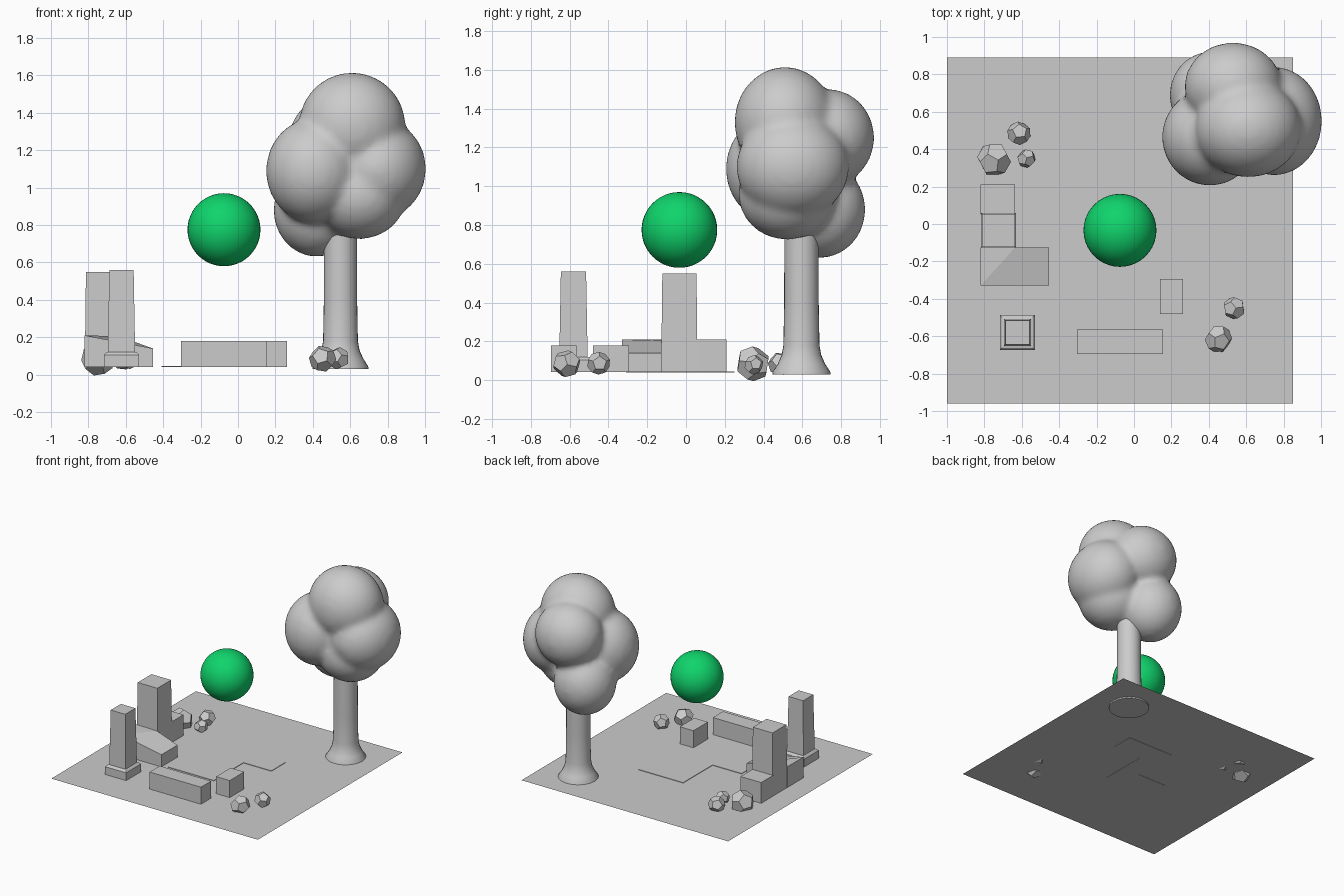
import bpy, bmesh, math, random
from mathutils import Matrix, Euler, Vector

if "Cube" in bpy.data.objects:
    bpy.data.objects.remove(bpy.data.objects["Cube"])

random.seed(4)


def material(name, rgb):
    m = bpy.data.materials.new(name)
    m.diffuse_color = (*rgb, 1)
    m.use_nodes = True
    m.node_tree.nodes["Principled BSDF"].inputs["Base Color"].default_value = m.diffuse_color
    return m


GREY = material("stone_grey", (0.6, 0.6, 0.6))
GREEN = material("bright_green", (0.005, 0.66, 0.15))
GROUND = 0.042


def finish(name, bm, mat=GREY, smooth=False):
    bmesh.ops.recalc_face_normals(bm, faces=bm.faces)
    me = bpy.data.meshes.new(name)
    bm.to_mesh(me)
    bm.free()
    me.materials.append(mat)
    for p in me.polygons:
        p.use_smooth = smooth
    ob = bpy.data.objects.new(name, me)
    bpy.context.collection.objects.link(ob)
    return ob


def add_prism(bm, outline, z0, tops):
    """Upright prism with one top height per corner."""
    low = [bm.verts.new((x, y, z0)) for x, y in outline]
    high = [bm.verts.new((x, y, z)) for (x, y), z in zip(outline, tops)]
    n = len(outline)
    bm.faces.new(low)
    bm.faces.new(high)
    for i in range(n):
        j = (i + 1) % n
        bm.faces.new((low[i], low[j], high[j], high[i]))


def add_box(bm, x0, x1, y0, y1, z0, z1):
    add_prism(bm, [(x0, y0), (x1, y0), (x1, y1), (x0, y1)], z0, [z1] * 4)


def add_square_stack(bm, cx, cy, levels):
    """Square column from (half width, z) levels."""
    rings = [[bm.verts.new((cx + sx * h, cy + sy * h, z))
              for sx, sy in ((-1, -1), (1, -1), (1, 1), (-1, 1))] for h, z in levels]
    bm.faces.new(rings[0])
    bm.faces.new(rings[-1])
    for a, b in zip(rings, rings[1:]):
        for i in range(4):
            j = (i + 1) % 4
            bm.faces.new((a[i], a[j], b[j], b[i]))


# Ground sheet
bm = bmesh.new()
bm.faces.new([bm.verts.new((x, y, GROUND)) for x, y in
              ((-1, -0.96), (0.85, -0.96), (0.85, 0.89), (-1, 0.89))])
ob = finish("ground_sheet", bm)
if ob.data.polygons[0].normal.z < 0:
    ob.data.flip_normals()

# Zigzag path, a thin plate on the ground
bm = bmesh.new()
path = [(-0.41, -0.31), (0, -0.31), (0, 0.07), (0.25, 0.07),
        (0.25, 0.25), (-0.15, 0.25), (-0.15, -0.125), (-0.41, -0.125)]
add_prism(bm, path, GROUND - 0.002, [GROUND + 0.004] * len(path))
finish("zigzag_path", bm)

# Low wall and small block
bm = bmesh.new()
add_box(bm, -0.305, 0.155, -0.695, -0.565, GROUND, 0.18)
finish("low_wall", bm)
bm = bmesh.new()
add_box(bm, 0.14, 0.262, -0.48, -0.295, GROUND, 0.18)
finish("small_block", bm)

# Pillar on a plinth
bm = bmesh.new()
add_square_stack(bm, -0.623, -0.58, [(0.094, GROUND), (0.094, 0.105), (0.082, 0.118),
                                     (0.073, 0.12), (0.065, 0.56)])
finish("pillar", bm)

# Corner building: tower, rear block and sloping wing
bm = bmesh.new()
add_square_stack(bm, -0.725, -0.034, [(0.094, GROUND), (0.092, 0.21), (0.088, 0.55)])
finish("tower", bm)
bm = bmesh.new()
add_box(bm, -0.82, -0.635, 0.05, 0.21, GROUND, 0.21)
finish("rear_block", bm)
bm = bmesh.new()
add_prism(bm, [(-0.82, -0.33), (-0.455, -0.33), (-0.455, -0.125), (-0.635, -0.125)],
          GROUND, [0.21, 0.14, 0.14, 0.205])
add_prism(bm, [(-0.82, -0.33), (-0.635, -0.125), (-0.82, -0.125)], GROUND, [0.21, 0.205, 0.21])
finish("sloping_wing", bm)

# Floating ball
bm = bmesh.new()
bmesh.ops.create_uvsphere(bm, u_segments=40, v_segments=24, radius=0.195,
                          matrix=Matrix.Translation((-0.075, -0.034, 0.775)))
finish("floating_ball", bm, GREEN, True)

# Tree trunk with flared foot
bm = bmesh.new()
profile = [(0.15, 0.03), (0.148, 0.045), (0.122, 0.085), (0.102, 0.13), (0.093, 0.18),
           (0.089, 0.4), (0.088, 0.8)]
N = 28
rings = []
for r, z in profile:
    rings.append([bm.verts.new((0.548 + r * math.cos(2 * math.pi * i / N),
                                0.595 + r * math.sin(2 * math.pi * i / N), z))
                  for i in range(N)])
for a, b in zip(rings, rings[1:]):
    for i in range(N):
        j = (i + 1) % N
        bm.faces.new((a[i], a[j], b[j], b[i]))
bm.faces.new(rings[0])
trunk = finish("tree_trunk", bm, GREY, True)
bpy.context.view_layer.objects.active = trunk
trunk.select_set(True)
bpy.ops.object.shade_smooth_by_angle()
trunk.select_set(False)

# Tree crown: lumps fused into one soft skin
bm = bmesh.new()
lumps = [((0.61, 0.51, 1.33), (0.285, 0.26, 0.285)),
         ((0.405, 0.465, 1.09), (0.255, 0.26, 0.28)),
         ((0.75, 0.55, 1.10), (0.255, 0.29, 0.27)),
         ((0.53, 0.735, 1.25), (0.26, 0.235, 0.25)),
         ((0.42, 0.69, 0.88), (0.23, 0.235, 0.25)),
         ((0.65, 0.52, 0.96), (0.25, 0.25, 0.235))]
for c, s in lumps:
    bmesh.ops.create_icosphere(bm, subdivisions=4, radius=1,
                               matrix=Matrix.Translation(c) @ Matrix.Diagonal((*s, 1)))
crown = finish("tree_crown", bm, GREY, True)
rm = crown.modifiers.new("fuse", 'REMESH')
rm.mode = 'VOXEL'
rm.voxel_size = 0.022
rm.use_smooth_shade = True
sm = crown.modifiers.new("soften", 'SMOOTH')
sm.factor = 0.5
sm.iterations = 7

# Rocks: twelve-sided stones, turned and squashed
g = (1 + 5 ** 0.5) / 2
corners = [Vector((x, y, z)) for x in (-1, 1) for y in (-1, 1) for z in (-1, 1)]
for a in (-1, 1):
    for b in (-1, 1):
        corners += [Vector((0, a / g, b * g)), Vector((a / g, b * g, 0)),
                    Vector((a * g, 0, b / g))]
rocks = [(0.452, -0.615, 0.085, 0.08), (0.535, -0.45, 0.088, 0.065),
         (-0.748, 0.345, 0.085, 0.09), (-0.615, 0.485, 0.085, 0.063),
         (-0.575, 0.35, 0.08, 0.053)]
for k, (x, y, z, r) in enumerate(rocks):
    bm = bmesh.new()
    turn = Euler([random.uniform(0, 6.28) for _ in range(3)]).to_matrix()
    size = Vector([random.uniform(0.88, 1.05) * r / 3 ** 0.5 for _ in range(3)])
    for c in corners:
        bm.verts.new(turn @ (c * size) + Vector((x, y, z)))
    bmesh.ops.convex_hull(bm, input=bm.verts)
    bmesh.ops.dissolve_limit(bm, angle_limit=0.05, verts=bm.verts, edges=bm.edges)
    finish(f"rock_{k + 1}", bm)
